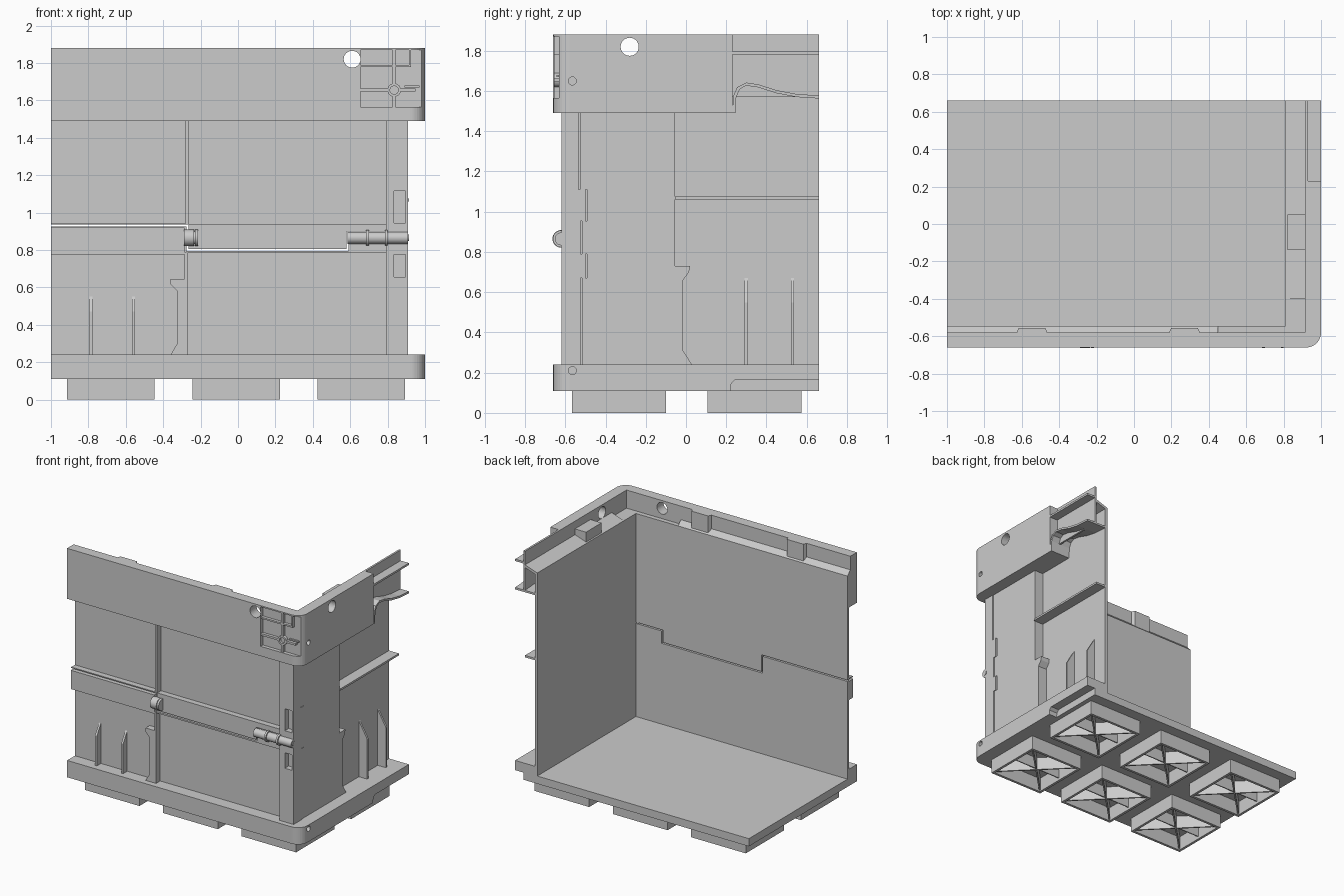
import bpy, bmesh, math


def rect(u0, u1, v0, v1):
    return [(u0, v0), (u1, v0), (u1, v1), (u0, v1)]


def circle(u, v, r, n=32):
    return [(u + r * math.cos(2 * math.pi * i / n), v + r * math.sin(2 * math.pi * i / n)) for i in range(n)]


def box(x0, x1, y0, y1, z0, z1):
    return (rect(x0, x1, y0, y1), 'z', z0, z1)


# Each part is a list of prisms: (2D outline, extrusion axis, start, end)
def build(name, prisms):
    bm = bmesh.new()
    for pts, axis, a, b in prisms:
        def place(p, t):
            return {'x': (t, p[0], p[1]), 'y': (p[0], t, p[1]), 'z': (p[0], p[1], t)}[axis]
        lo = [bm.verts.new(place(p, a)) for p in pts]
        hi = [bm.verts.new(place(p, b)) for p in pts]
        bm.faces.new(lo)
        bm.faces.new(hi[::-1])
        n = len(pts)
        for i in range(n):
            j = (i + 1) % n
            bm.faces.new((lo[i], hi[i], hi[j], lo[j]))
    bmesh.ops.recalc_face_normals(bm, faces=bm.faces)
    me = bpy.data.meshes.new(name)
    bm.to_mesh(me)
    bm.free()
    ob = bpy.data.objects.new(name, me)
    bpy.context.collection.objects.link(ob)
    return ob


def cut(ob, prisms):
    for pr in prisms:
        cutter = build("cutter", [pr])
        cutter.hide_render = True
        mod = ob.modifiers.new("cut", 'BOOLEAN')
        mod.operation = 'DIFFERENCE'
        mod.solver = 'EXACT'
        mod.object = cutter
        bpy.context.view_layer.update()
        dg = bpy.context.evaluated_depsgraph_get()
        me = bpy.data.meshes.new_from_object(ob.evaluated_get(dg))
        ob.modifiers.clear()
        ob.data = me
        bpy.data.objects.remove(cutter)


# Rounded outer corner shared by base and rim
corner = [(0.92 + 0.08 * math.sin(math.radians(t)), -0.58 - 0.08 * math.cos(math.radians(t)))
          for t in range(0, 91, 9)]

# Base: floor slab, raised border, side notch and peg hole
slab = build("floor_slab", [([(-1, -0.66)] + corner + [(1, 0.66), (-1, 0.66)], 'z', 0.11, 0.17)])
notch = [(0.22, 0.05), (0.225, 0.145), (0.245, 0.165), (0.7, 0.165), (0.7, 0.05)]
cut(slab, [(notch, 'x', 0.93, 1.1)])
border = build("base_border", [([(-1, -0.66)] + corner + [(1, 0.66), (0.81, 0.66), (0.81, -0.545), (-1, -0.545)],
                               'z', 0.17, 0.24)])
cut(border, [(circle(-0.565, 0.21, 0.02, 20), 'x', 0.97, 1.1)])

# Hollow feet with crossed ribs
for cx in (-0.68, -0.01, 0.66):
    for cy in (-0.333, 0.34):
        h, w, t = 0.234, 0.02, 0.008
        d = h - w / 2
        build("foot", [
            box(cx - h, cx + h, cy - h, cy - h + w, 0, 0.11),
            box(cx - h, cx + h, cy + h - w, cy + h, 0, 0.11),
            box(cx - h, cx - h + w, cy - h + w, cy + h - w, 0, 0.11),
            box(cx + h - w, cx + h, cy - h + w, cy + h - w, 0, 0.11)])
        ribs = [box(cx - d, cx + d, cy - t / 2, cy + t / 2, 0.02, 0.11)]
        for s in (-1, 1):
            ribs.append(([(cx - d, cy - s * d - t), (cx + d, cy + s * d - t),
                          (cx + d, cy + s * d + t), (cx - d, cy - s * d + t)], 'z', 0.01, 0.11))
        build("foot_ribs", ribs)

# Front wall: fixed lower sheet and upper flap with a thin gap between
build("front_wall_lower", [([(-1, 0.17), (0.83, 0.17), (0.83, 0.89), (0.59, 0.89), (0.59, 0.795),
                             (-0.275, 0.795), (-0.275, 0.925), (-1, 0.925)], 'y', -0.565, -0.545)])
build("front_flap_upper", [([(-1, 0.935), (-0.265, 0.935), (-0.265, 0.805), (0.58, 0.805), (0.58, 0.9),
                             (0.83, 0.9), (0.83, 1.74), (-1, 1.74)], 'y', -0.565, -0.545)])
build("front_rail", [box(-1, -0.285, -0.615, -0.56, 0.775, 0.92)])
build("flap_band", [([(-0.265, 0.94), (-0.265, 0.805), (0.58, 0.805), (0.58, 0.9), (0.79, 0.9), (0.79, 0.94)],
                     'y', -0.61, -0.56),
                    box(-1, -0.265, -0.61, -0.56, 0.935, 0.943)])
build("lower_lip", [box(-0.275, 0.59, -0.61, -0.56, 0.783, 0.795),
                    box(0.59, 0.79, -0.61, -0.56, 0.783, 0.89)])
build("flap_rib", [box(-0.28, -0.263, -0.615, -0.56, 0.94, 1.49)])
build("front_buttress", [([(-0.27, 0.79), (-0.27, 0.24), (-0.36, 0.24), (-0.325, 0.3), (-0.325, 0.58), (-0.365, 0.62),
                           (-0.36, 0.645), (-0.285, 0.645), (-0.285, 0.79)], 'y', -0.615, -0.56)])
for x in (-0.785, -0.56):
    build("front_fin", [([(-0.56, 0.24), (-0.615, 0.24), (-0.615, 0.47), (-0.56, 0.56)], 'x', x - 0.008, x + 0.008)])

# Corner post and side panel, separated by a stepped groove
step = [(-0.535, 1.49), (-0.535, 1.11), (-0.5, 1.11), (-0.5, 0.955), (-0.525, 0.955), (-0.525, 0.79),
        (-0.5, 0.79), (-0.5, 0.67), (-0.525, 0.67), (-0.525, 0.24)]
post = build("corner_post", [(step + [(-0.62, 0.24), (-0.62, 1.49)], 'x', 0.82, 0.91)])
cut(post, [box(0.835, 0.895, -0.7, -0.575, 0.945, 1.115), box(0.835, 0.895, -0.7, -0.575, 0.655, 0.775)])
build("post_edge", [box(0.79, 0.82, -0.62, -0.55, 0.24, 1.49)])
build("side_panel", [([(y + 0.008, z) for y, z in step] +
                      [(0.03, 0.24), (-0.015, 0.31), (-0.015, 0.66), (0.015, 0.7), (0.02, 0.73),
                       (-0.055, 0.73), (-0.055, 1.49)], 'x', 0.825, 0.905)])

# Side wall with shelf and fins
build("side_wall", [box(0.81, 0.83, -0.55, 0.66, 0.17, 1.74)])
build("side_shelf", [box(0.825, 0.915, -0.055, 0.66, 1.06, 1.075)])
for y in (0.3, 0.53):
    build("side_fin", [([(0.825, 0.24), (0.9, 0.24), (0.9, 0.55), (0.825, 0.68)], 'y', y - 0.008, y + 0.008)])

# Hinge barrels
def barrel(x0, x1, r):
    ob = build("hinge_barrel", [(circle(-0.62, 0.865, r), 'x', x0, x1)])
    for p in ob.data.polygons:
        p.use_smooth = len(p.vertices) == 4
    for e in ob.data.edges:
        a, b = (ob.data.vertices[i].co for i in e.vertices)
        e.use_edge_sharp = abs(a.x - b.x) < 1e-5


for x0, x1, r in ((0.585, 0.685, 0.032), (0.7, 0.785, 0.032), (0.8, 0.91, 0.032), (0.685, 0.7, 0.042),
                  (0.785, 0.8, 0.042), (0.91, 0.915, 0.018), (-0.29, -0.235, 0.044), (-0.23, -0.215, 0.044),
                  (-0.235, -0.23, 0.034)):
    barrel(x0, x1, r)

# Top rim with finger holes, corner pocket and screw dent
rim = build("top_rim", [([(-1, -0.66)] + corner + [(1, 0.23), (0.915, 0.23), (0.915, -0.58), (-1, -0.58)],
                         'z', 1.49, 1.88)])
cut(rim, [(circle(0.61, 1.82, 0.045), 'y', -0.8, -0.5),
          (circle(-0.28, 1.82, 0.045), 'x', 0.8, 1.1),
          box(0.655, 1.1, -0.8, -0.632, 1.565, 1.87),
          (circle(-0.565, 1.65, 0.02, 20), 'x', 0.97, 1.1)])

# Ribs and boss inside the corner pocket
px, pz, f = 0.835, 1.655, -0.655
boss = build("pocket_boss", [(circle(px, pz, 0.036, 24), 'y', f, -0.63)])
cut(boss, [(circle(px, pz, 0.022, 24), 'y', -0.7, -0.638)])
build("pocket_ribs", [
    box(0.655, px - 0.034, f, -0.63, pz - 0.008, pz + 0.008),
    box(px + 0.034, 0.95, f, -0.63, pz - 0.008, pz + 0.008),
    box(px - 0.008, px + 0.008, f, -0.63, 1.565, pz - 0.034),
    box(px - 0.008, px + 0.008, f, -0.63, pz + 0.034, 1.87),
    box(0.655, 0.92, f, -0.63, 1.778, 1.79),
    box(0.915, 0.925, f, -0.63, 1.778, 1.87),
    box(0.89, 0.97, f + 0.01, -0.63, 1.67, 1.68)])

# Sloped ledges joining the walls to the rim
build("front_ledge", [([(-0.546, 1.49), (-0.545, 1.74), (-0.58, 1.775), (-0.59, 1.775), (-0.59, 1.49)], 'x', -1, 0.45),
                      box(0.45, 0.92, -0.59, -0.546, 1.49, 1.74)])
build("side_ledge", [([(0.811, 1.49), (0.81, 1.74), (0.915, 1.775), (0.92, 1.775), (0.92, 1.49)], 'y', -0.4, 0.23),
                     box(0.811, 0.92, -0.55, -0.4, 1.49, 1.74),
                     ([(0.81, 1.72), (0.81, 1.74), (0.915, 1.775), (0.92, 1.755), (0.83, 1.725)], 'y', 0.23, 0.66)])
build("side_ledge_block", [box(0.82, 0.917, -0.14, 0.05, 1.7, 1.82)])
for x in (-0.545, 0.27):
    build("rim_tab", [([(x - 0.08, -0.575), (x - 0.07, -0.555), (x + 0.07, -0.555), (x + 0.08, -0.575),
                        (x + 0.08, -0.595), (x - 0.08, -0.595)], 'z', 1.74, 1.88)])

# Open handle bay: back plate, straight flange and wavy flange
build("handle_plate", [box(0.915, 0.93, 0.22, 0.66, 1.57, 1.88)])
build("handle_top_flange", [box(0.915, 1, 0.225, 0.66, 1.782, 1.797)])
wave = [(0.23, 1.49), (0.235, 1.575), (0.255, 1.62), (0.3, 1.642), (0.36, 1.633), (0.45, 1.604), (0.55, 1.585),
        (0.66, 1.578)]
under = [(0.66, 1.563), (0.55, 1.57), (0.45, 1.589), (0.36, 1.618), (0.3, 1.627), (0.268, 1.61), (0.25, 1.57),
         (0.245, 1.49)]
build("handle_wave_flange", [(wave + under, 'x', 0.825, 1)])
